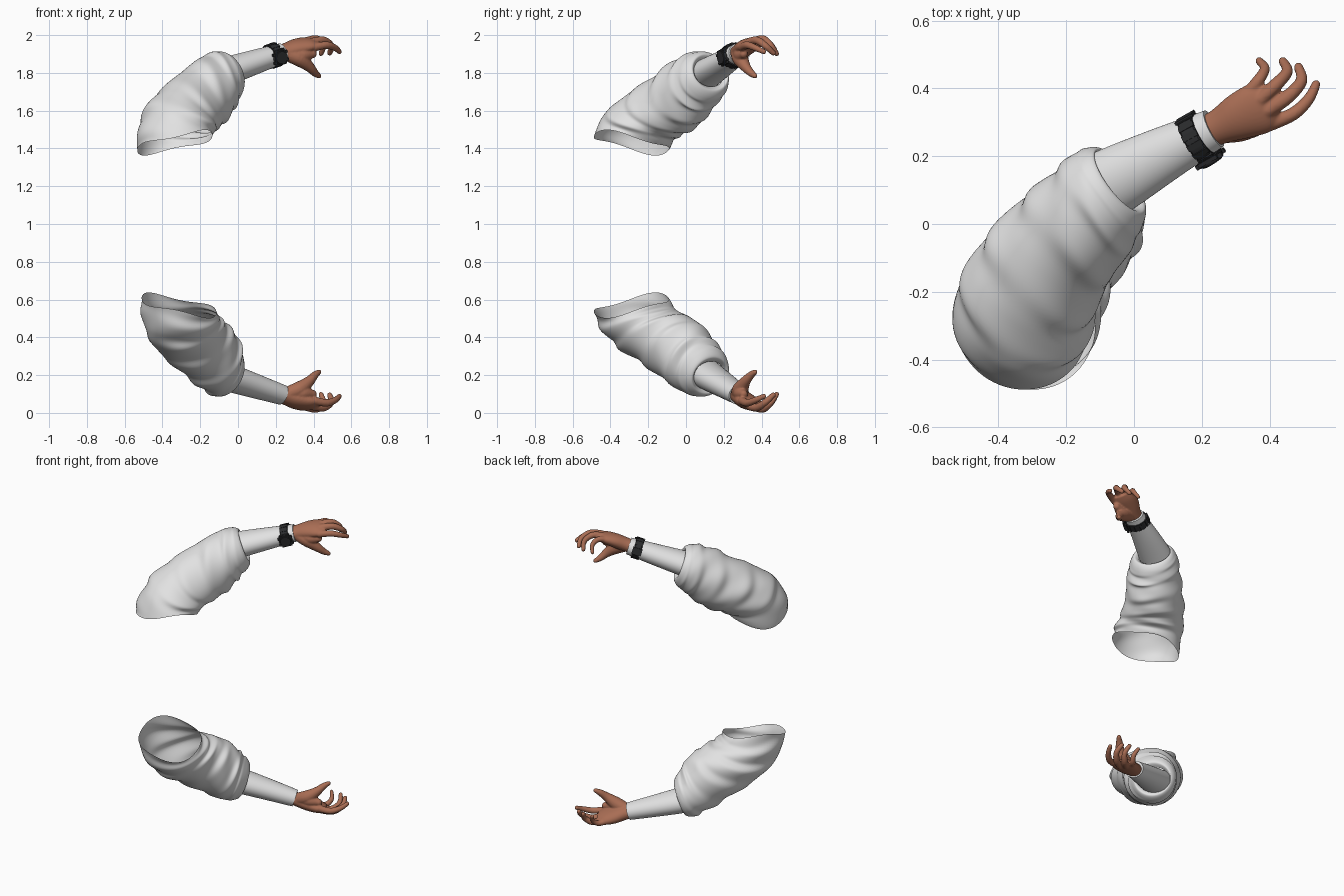
import bpy, bmesh, math
from mathutils import Vector as V, Matrix

if "Cube" in bpy.data.objects:
    bpy.data.objects.remove(bpy.data.objects["Cube"])


def mat(name, c):
    m = bpy.data.materials.new(name)
    m.diffuse_color = (*c, 1)
    m.use_nodes = True
    m.node_tree.nodes["Principled BSDF"].inputs["Base Color"].default_value = m.diffuse_color
    return m


WHITE = mat("white_cloth", (0.76, 0.76, 0.76))
SKIN = mat("brown_skin", (0.40, 0.155, 0.09))
BLACK = mat("black_rubber", (0.024, 0.025, 0.027))


def catmull(p, t):
    """Catmull-Rom sample of a list of number lists at parameter t."""
    i = min(int(t), len(p) - 2)
    f = t - i
    a, b, c, d = (p[max(0, min(len(p) - 1, i + k))] for k in (-1, 0, 1, 2))
    return [0.5 * (2 * q + (r - o) * f + (2 * o - 5 * q + 4 * r - s) * f * f
                   + (3 * q - o - 3 * r + s) * f ** 3) for o, q, r, s in zip(a, b, c, d)]


def tube(bm, rings, ref=(0.7, -0.7, 0), seg=16, sub=4, caps=True, bump=None):
    """Loft ellipses. ring = (centre, half width along ref, half height[, normal])."""
    data = []
    for i, r in enumerate(rings):
        if len(r) > 3:
            n = V(r[3]).normalized()
        else:
            n = (V(rings[min(i + 1, len(rings) - 1)][0]) - V(rings[max(i - 1, 0)][0])).normalized()
        data.append([*r[0], *n, r[1], r[2]])
    loops = []
    total = (len(rings) - 1) * sub
    for k in range(total + 1):
        t = k / sub
        d = catmull(data, t)
        c, n = V(d[:3]), V(d[3:6]).normalized()
        u = V(ref)
        u = (u - n * u.dot(n)).normalized()
        v = n.cross(u)
        row = []
        for j in range(seg):
            a = 2 * math.pi * j / seg
            s = 1 + (bump(t, a) if bump else 0)
            row.append(bm.verts.new(c + (u * math.cos(a) * d[6] + v * math.sin(a) * d[7]) * s))
        loops.append(row)
    for r0, r1 in zip(loops, loops[1:]):
        for j in range(seg):
            bm.faces.new((r0[j], r0[(j + 1) % seg], r1[(j + 1) % seg], r1[j]))
    if caps:
        bm.faces.new(loops[0][::-1])
        bm.faces.new(loops[-1])


def finish(bm, name, m, flip=False, angle=180):
    if flip:  # the lower arm is the upper one reflected about z = 1
        for v in bm.verts:
            v.co.z = 2 - v.co.z
    bmesh.ops.recalc_face_normals(bm, faces=bm.faces[:])
    me = bpy.data.meshes.new(name)
    bm.to_mesh(me)
    bm.free()
    ob = bpy.data.objects.new(name, me)
    bpy.context.collection.objects.link(ob)
    me.materials.append(m)
    bpy.ops.object.select_all(action='DESELECT')
    bpy.context.view_layer.objects.active = ob
    ob.select_set(True)
    bpy.ops.object.shade_smooth_by_angle(angle=math.radians(angle))
    return ob


def sleeve(name, flip, dx, seed):
    # puffy sleeve, open at the shoulder and rolled in at the cuff
    e = (0.8, 0.6, 0.38)
    rings = [((-0.335 + dx, -0.29, 1.43), .212, .193, (-.19, .2, 1)),
             ((-0.32 + dx, -0.24, 1.52), .208, .195, (.1, .35, 1)),
             ((-0.28 + dx, -0.155, 1.585), .195, .19, (.4, .55, 1)),
             ((-0.21 + dx, -0.055, 1.65), .178, .18, (.6, .65, .8)),
             ((-0.135 + dx, 0.025, 1.725), .165, .165, (.72, .68, .6)),
             ((-0.09 + dx / 2, 0.08, 1.768), .155, .150, e),
             ((-0.058, 0.112, 1.79), .138, .132, e),
             ((-0.043, 0.128, 1.803), .115, .103, e),
             ((-0.06, 0.120, 1.797), .095, .075, e)]

    def bump(t, a):
        fade = min(1, 0.25 + t) * max(0, min(1, (6.2 - t) / 2))
        ph = 5.6 * t + seed + 1.5 * math.sin(a + seed) + 0.9 * math.sin(2 * a + 2 * seed)
        folds = math.sin(ph + 0.4 * math.sin(ph)) * (0.6 + 0.4 * math.sin(3 * a + t + seed))
        return fade * (0.045 * folds + 0.012 * math.sin(5 * t + 4 * a + seed))

    bm = bmesh.new()
    tube(bm, rings, seg=72, sub=12, caps=False, bump=bump)
    # sagging hem
    for i, v in enumerate(bm.verts):
        k = max(0, 1 - (i // 72) / 12)
        a = 2 * math.pi * (i % 72) / 72
        v.co.z += k * k * 0.012 * math.sin(3 * a + 1.0)
    finish(bm, name, WHITE, flip)


def forearm(name, flip):
    bm = bmesh.new()
    tube(bm, [((-0.12, 0.095, 1.785), .102, .078), ((-0.05, 0.132, 1.812), .10, .074),
              ((0.09, 0.207, 1.858), .081, .064), ((0.235, 0.281, 1.905), .060, .053)],
         seg=40, sub=6)
    finish(bm, name, WHITE, flip, 50)


FINGERS = [  # index, middle, ring, little
    ((.40, .295, 1.935), (.470, .325, 1.947), (.515, .368, 1.932), (.537, .412, 1.912)),
    ((.39, .332, 1.962), (.453, .375, 1.972), (.494, .422, 1.942), (.485, .462, 1.905)),
    ((.37, .365, 1.970), (.418, .410, 1.979), (.452, .450, 1.945), (.439, .480, 1.902)),
    ((.335, .385, 1.962), (.368, .425, 1.968), (.386, .459, 1.938), (.369, .481, 1.900))]


def limb(bm, pts, radii):
    tube(bm, [(p, r, r) for p, r in zip(pts, radii)], ref=(0.3, 0.2, 1))
    bmesh.ops.create_uvsphere(bm, u_segments=16, v_segments=10, radius=radii[-1],
                              matrix=Matrix.Translation(pts[-1]))


def hand(name, flip):
    bm = bmesh.new()
    # palm
    tube(bm, [((0.19, 0.258, 1.892), .048, .040), ((0.25, 0.286, 1.912), .053, .043),
              ((0.31, 0.316, 1.935), .070, .043), ((0.37, 0.342, 1.951), .078, .036),
              ((0.41, 0.362, 1.958), .056, .020)], ref=(.6, -.78, -.16), seg=32)
    for k, f in enumerate(FINGERS):
        s = (1, 1.05, 1, 0.88)[k]
        limb(bm, f, [.022 * s, .020 * s, .017 * s, .0135 * s])
    # thumb with its ball and the web towards the index finger
    limb(bm, ((.26, .275, 1.90), (.325, .288, 1.875), (.378, .315, 1.832),
              (.408, .345, 1.799), (.428, .365, 1.784)), (.038, .042, .028, .020, .014))
    limb(bm, ((.30, .285, 1.90), (.35, .29, 1.895), (.395, .305, 1.90)), (.038, .036, .022))
    ob = finish(bm, name, SKIN, flip)
    # fuse the parts into one skin
    r = ob.modifiers.new("fuse", 'REMESH')
    r.mode = 'VOXEL'
    r.voxel_size = 0.005
    r.use_smooth_shade = True
    s = ob.modifiers.new("soften", 'SMOOTH')
    s.factor, s.iterations = 0.5, 5
    bpy.ops.object.convert(target='MESH')


def watch():
    c = V((0.187, 0.254, 1.892))
    n = V((0.83, 0.47, 0.28)).normalized()
    u = V((0.5, -0.87, 0))
    u = (u - n * u.dot(n)).normalized()
    v = n.cross(u)

    def block(bm, a, out, size):
        r = u * math.cos(a) + v * math.sin(a)
        p = c + u * math.cos(a) * (.068 + out) + v * math.sin(a) * (.060 + out)
        m = Matrix((n, r.cross(n), r)).transposed().to_4x4()
        bmesh.ops.create_cube(bm, size=1, matrix=Matrix.Translation(p) @ m @ Matrix.Diagonal((*size, 1)))
        return p, m

    # strap with raised links
    bm = bmesh.new()
    tube(bm, [(c - n * .023, .066, .058), (c - n * .020, .073, .065),
              (c + n * .020, .071, .063), (c + n * .023, .060, .054)], seg=40, sub=2)
    for k in range(14):
        block(bm, 2 * math.pi * k / 14, .002, (.050, .018, .008))
    finish(bm, "watch_strap", BLACK, angle=30)
    # case with bezel, lugs and side buttons, turned to the front and slightly up
    bm = bmesh.new()
    a = 0.15
    p, m = block(bm, a, .002, (.064, .085, .012))
    for rad, z, h in ((.043, .006, .014), (.036, .014, .006)):
        bmesh.ops.create_cone(bm, cap_ends=True, segments=12, radius1=rad, radius2=rad * .92, depth=h,
                              matrix=Matrix.Translation(p) @ m @ Matrix.Translation((0, 0, z)))
    for sx in (-1, 1):
        for sy in (-1, 1):
            bmesh.ops.create_cube(bm, size=.014, matrix=Matrix.Translation(p) @ m
                                  @ Matrix.Translation((sx * .038, sy * .022, .004)))
    # buckle on the far side
    block(bm, a + math.pi, .002, (.060, .045, .010))
    finish(bm, "watch_case", BLACK, angle=30)


for side, flip, dx, seed in (("upper", False, 0.0, 0.6), ("lower", True, 0.022, 2.9)):
    sleeve(side + "_sleeve", flip, dx, seed)
    forearm(side + "_forearm_cuff", flip)
    hand(side + "_hand", flip)
watch()
